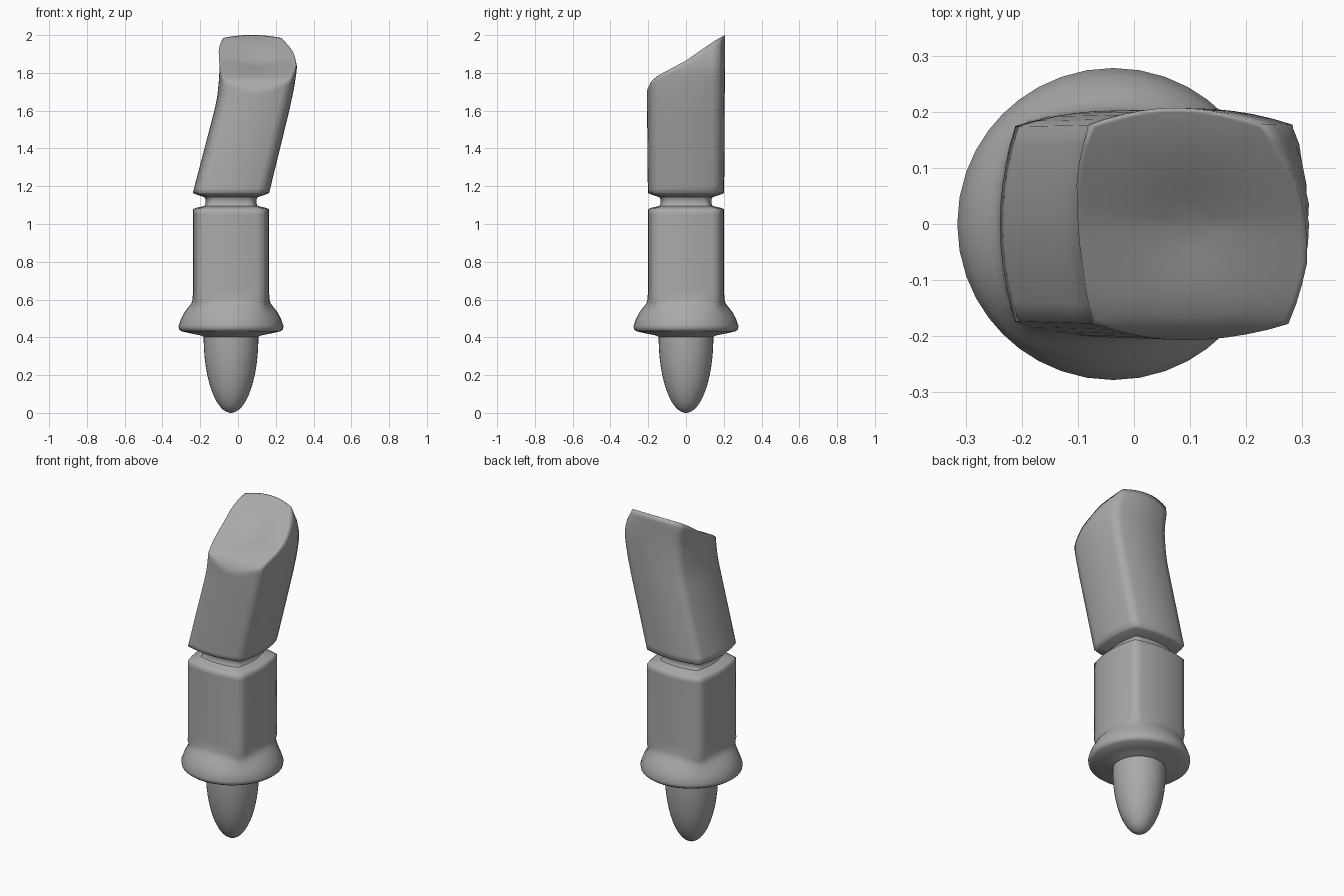
import bpy, bmesh, math

if "Cube" in bpy.data.objects:
    bpy.data.objects.remove(bpy.data.objects["Cube"])

grey = bpy.data.materials.new("plain grey")
grey.use_nodes = True
COLOUR = (0.4, 0.4, 0.4, 1)
grey.diffuse_color = COLOUR
grey.node_tree.nodes["Principled BSDF"].inputs["Base Color"].default_value = COLOUR

AXIS = -0.037   # centre line of the lower parts
STEPS = 10      # segments on each side of a section


def lerp(table, v):
    """Piecewise linear lookup in a list of (key, value)."""
    if v <= table[0][0]:
        return table[0][1]
    for (a, p), (b, q) in zip(table, table[1:]):
        if v <= b:
            return p + (q - p) * (v - a) / (b - a)
    return table[-1][1]


def section(square):
    """Unit outline from circle (0) to bulging square (1)."""
    points = []
    for side in range(4):
        c, s = math.cos(side * math.pi / 2), math.sin(side * math.pi / 2)
        for i in range(STEPS):
            t = 2 * i / STEPS - 1
            u, v = 1 - 0.14 * t * t, 0.86 * t
            a = math.atan2(v, u)
            u = u * square + math.cos(a) * (1 - square)
            v = v * square + math.sin(a) * (1 - square)
            points.append((u * c - v * s, u * s + v * c))
    return points


def loft(name, rings):
    """Skin a list of rings of 3D points and cap both ends."""
    bm = bmesh.new()
    loops = [[bm.verts.new(p) for p in ring] for ring in rings]
    n = len(loops[0])
    for a, b in zip(loops, loops[1:]):
        for i in range(n):
            j = (i + 1) % n
            bm.faces.new((a[i], a[j], b[j], b[i]))
    bm.faces.new(loops[0][::-1])
    bm.faces.new(loops[-1])
    bmesh.ops.recalc_face_normals(bm, faces=bm.faces)
    for f in bm.faces:
        f.smooth = True
    mesh = bpy.data.meshes.new(name)
    bm.to_mesh(mesh)
    bm.free()
    mesh.materials.append(grey)
    obj = bpy.data.objects.new(name, mesh)
    bpy.context.collection.objects.link(obj)


def straight(name, profile):
    """Loft (z, radius, squareness) rows around the lower centre line."""
    loft(name, [[(AXIS + r * x, r * y, z) for x, y in section(q)]
                for z, r, q in profile])


# Rounded peg at the bottom
peg = []
for k in range(13):
    a = math.radians(2 + 88 * k / 12)
    peg.append((0.4 * (1 - math.cos(a)), 0.145 * math.sin(a), 0))
straight("peg", peg + [(0.43, 0.145, 0)])

# Round collar flowing into the square lower block
straight("collar_and_lower_block", [
    (0.40, 0.14, 0), (0.41, 0.16, 0), (0.42, 0.21, 0), (0.432, 0.262, 0),
    (0.442, 0.275, 0), (0.46, 0.278, 0), (0.5, 0.264, 0), (0.535, 0.245, 0.1),
    (0.56, 0.225, 0.35), (0.58, 0.21, 0.7), (0.6, 0.203, 1), (0.65, 0.202, 1),
    (1.05, 0.202, 1), (1.078, 0.202, 1), (1.084, 0.19, 1), (1.095, 0.145, 1),
    (1.105, 0.12, 1)])

# Narrow neck between the blocks
straight("neck", [(1.08, 0.155, 1), (1.098, 0.14, 1), (1.11, 0.135, 1),
                  (1.13, 0.135, 1), (1.14, 0.14, 1), (1.16, 0.155, 1)])

# Leaning upper block with a slanted, slightly dented top
BASE = 1.165
LEAN = [(BASE, AXIS), (1.6, 0.073), (1.68, 0.09), (1.75, 0.1), (1.83, 0.108),
        (1.9, 0.098), (1.96, 0.08), (2.0, 0.074)]
WIDTH = [(BASE, 0.202), (1.65, 0.198), (1.83, 0.205), (1.92, 0.2),
         (1.97, 0.185), (2.0, 0.17)]
SLANT = [(-0.21, 1.70), (-0.185, 1.755), (-0.15, 1.785), (0, 1.865),
         (0.1, 1.935), (0.16, 1.975), (0.205, 2.0)]


def top_height(x, y):
    d = ((x - 0.1) ** 2 + y ** 2) / 0.008
    return lerp(SLANT, y) - 0.015 * math.exp(-d)


outline = section(1)
rings = [[(AXIS + r * x, r * y, z) for x, y in outline]
         for z, r in ((1.135, 0.12), (1.145, 0.15), (1.158, 0.19))]
for k in range(25):
    t = k / 24
    ring = []
    for x, y in outline:
        yy = y * (0.202 + 0.005 * t)
        z = BASE + t * (lerp(SLANT, yy) - BASE)
        ring.append((lerp(LEAN, z) + x * lerp(WIDTH, z), yy, z))
    rings.append(ring)
rim = rings[-1]
for s in (0.96, 0.9, 0.8, 0.65, 0.5, 0.35, 0.2, 0.08):
    ring = []
    for x, y, z in rim:
        px, py = 0.1 + (x - 0.1) * s, y * s
        ring.append((px, py, top_height(px, py)))
    rings.append(ring)
loft("upper_block", rings)
